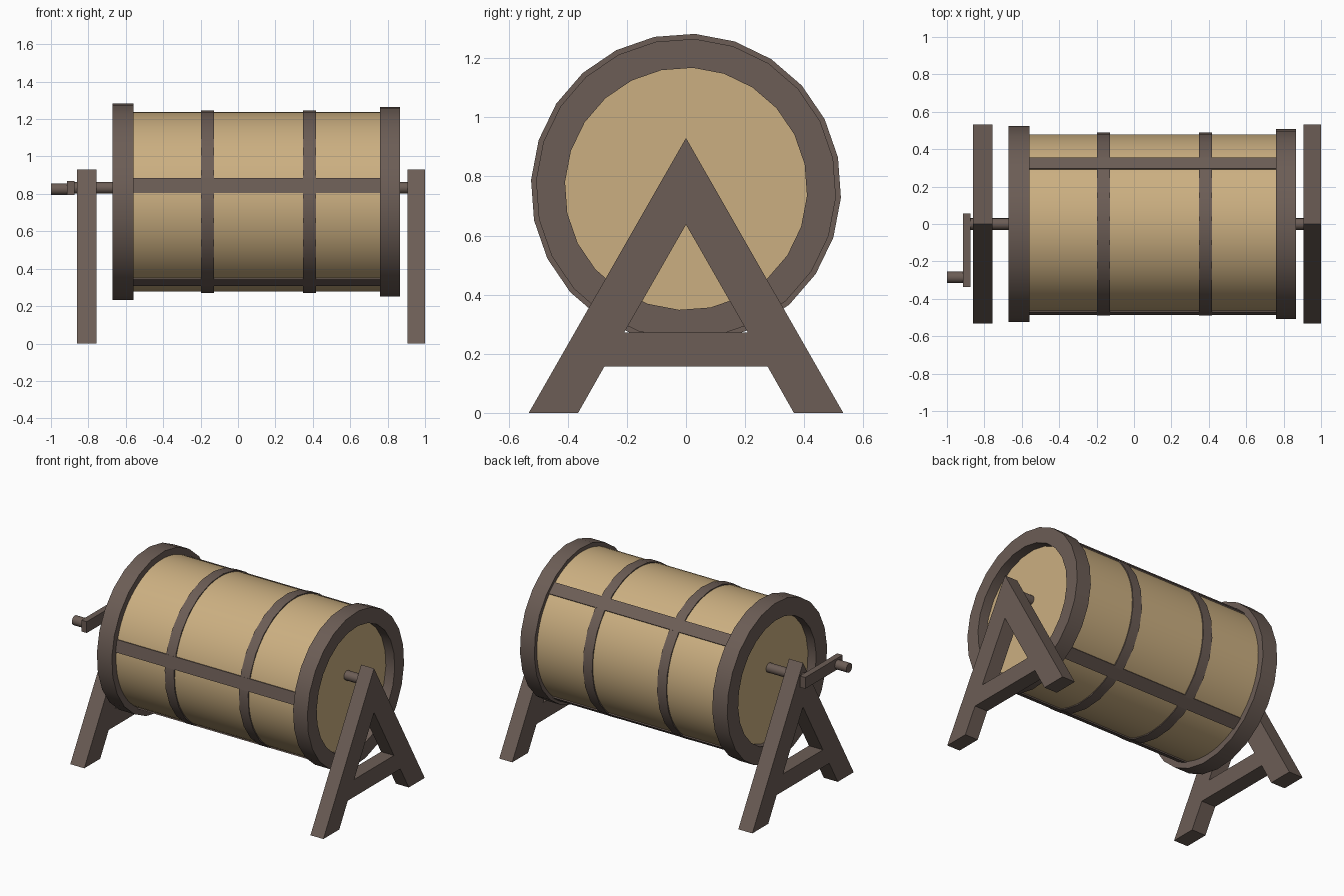
import bpy, bmesh, math
from math import cos, sin, radians

if "Cube" in bpy.data.objects:
    bpy.data.objects.remove(bpy.data.objects["Cube"])

ZC = 0.758                      # drum centre height
TURN = radians(86.7)            # rotation of the faceted hoops


def material(name, rgb):
    m = bpy.data.materials.new(name)
    m.diffuse_color = (*rgb, 1)
    m.use_nodes = True
    m.node_tree.nodes["Principled BSDF"].inputs["Base Color"].default_value = m.diffuse_color
    return m


TAN = material("tan wood", (0.60, 0.43, 0.22))
BROWN = material("dark brown wood", (0.15, 0.11, 0.092))


def finish(name, bm, mat, smooth=False):
    bmesh.ops.recalc_face_normals(bm, faces=bm.faces)
    me = bpy.data.meshes.new(name)
    bm.to_mesh(me)
    bm.free()
    ob = bpy.data.objects.new(name, me)
    bpy.context.collection.objects.link(ob)
    me.materials.append(mat)
    if smooth:
        bpy.ops.object.select_all(action='DESELECT')
        bpy.context.view_layer.objects.active = ob
        ob.select_set(True)
        bpy.ops.object.shade_smooth_by_angle(angle=radians(30))
    return ob


def circle(bm, x, r, n, y=0, z=ZC):
    return [bm.verts.new((x, y + r * cos(TURN + math.tau * i / n),
                          z + r * sin(TURN + math.tau * i / n))) for i in range(n)]


def bridge(bm, a, b):
    n = len(a)
    for i in range(n):
        bm.faces.new((a[i], a[(i + 1) % n], b[(i + 1) % n], b[i]))


def rod(name, x0, x1, r, n, mat, y=0, z=ZC):
    bm = bmesh.new()
    a, b = circle(bm, x0, r, n, y, z), circle(bm, x1, r, n, y, z)
    bridge(bm, a, b)
    bm.faces.new(a)
    bm.faces.new(b)
    return finish(name, bm, mat, True)


def ring(name, x0, x1, r_in, r_out, mat, n=24):
    bm = bmesh.new()
    loops = [circle(bm, x, r, n) for x, r in
             ((x0, r_in), (x0, r_out), (x1, r_out), (x1, r_in))]
    for i in range(4):
        bridge(bm, loops[i], loops[(i + 1) % 4])
    return finish(name, bm, mat, True)


def box(name, lo, hi, mat):
    bm = bmesh.new()
    bmesh.ops.create_cube(bm, size=1)
    for v in bm.verts:
        v.co = [(lo[i] + hi[i]) / 2 + v.co[i] * (hi[i] - lo[i]) for i in range(3)]
    return finish(name, bm, mat)


def a_frame(name, x0, x1):
    half = [(0, .93), (.532, 0), (.365, 0), (.276, .157), (0, .157),
            (0, .272), (.209, .272), (0, .637)]
    bm = bmesh.new()
    for s in (1, -1):
        a = [bm.verts.new((x0, s * y, z)) for y, z in half]
        b = [bm.verts.new((x1, s * y, z)) for y, z in half]
        bm.faces.new(a)
        bm.faces.new(b)
        for i in range(len(half)):
            j = (i + 1) % len(half)
            if half[i][0] or half[j][0]:          # leave the centre seam open
                bm.faces.new((a[i], a[j], b[j], b[i]))
    bmesh.ops.remove_doubles(bm, verts=bm.verts, dist=1e-5)
    return finish(name, bm, BROWN)


# barrel body, its ends recessed inside the rims
rod("barrel", -0.61, 0.80, 0.48, 72, TAN)

# end rims and hoops
ring("left_rim", -0.67, -0.56, 0.41, 0.525, BROWN)
ring("right_rim", 0.76, 0.865, 0.41, 0.508, BROWN)
for i, x in enumerate((-0.163, 0.382)):
    ring(f"hoop_{i + 1}", x - 0.034, x + 0.034, 0.46, 0.489, BROWN)

# lengthwise battens around the barrel
for i, deg in enumerate((48, 169.7, 243, 306)):
    ob = box(f"batten_{i + 1}", (-0.57, 0.46, -0.04), (0.77, 0.486, 0.04), BROWN)
    ob.location.z = ZC
    ob.rotation_euler.x = radians(deg)

# A-shaped stands
a_frame("left_stand", -0.86, -0.757)
a_frame("right_stand", 0.905, 1.0)

# axle, crank arm and handle
rod("axle", -0.88, 0.93, 0.031, 16, BROWN, 0, 0.832)
box("crank_arm", (-0.915, -0.338, 0.793), (-0.875, 0.055, 0.868), BROWN)
rod("crank_handle", -1.0, -0.91, 0.031, 16, BROWN, -0.285, 0.825)
